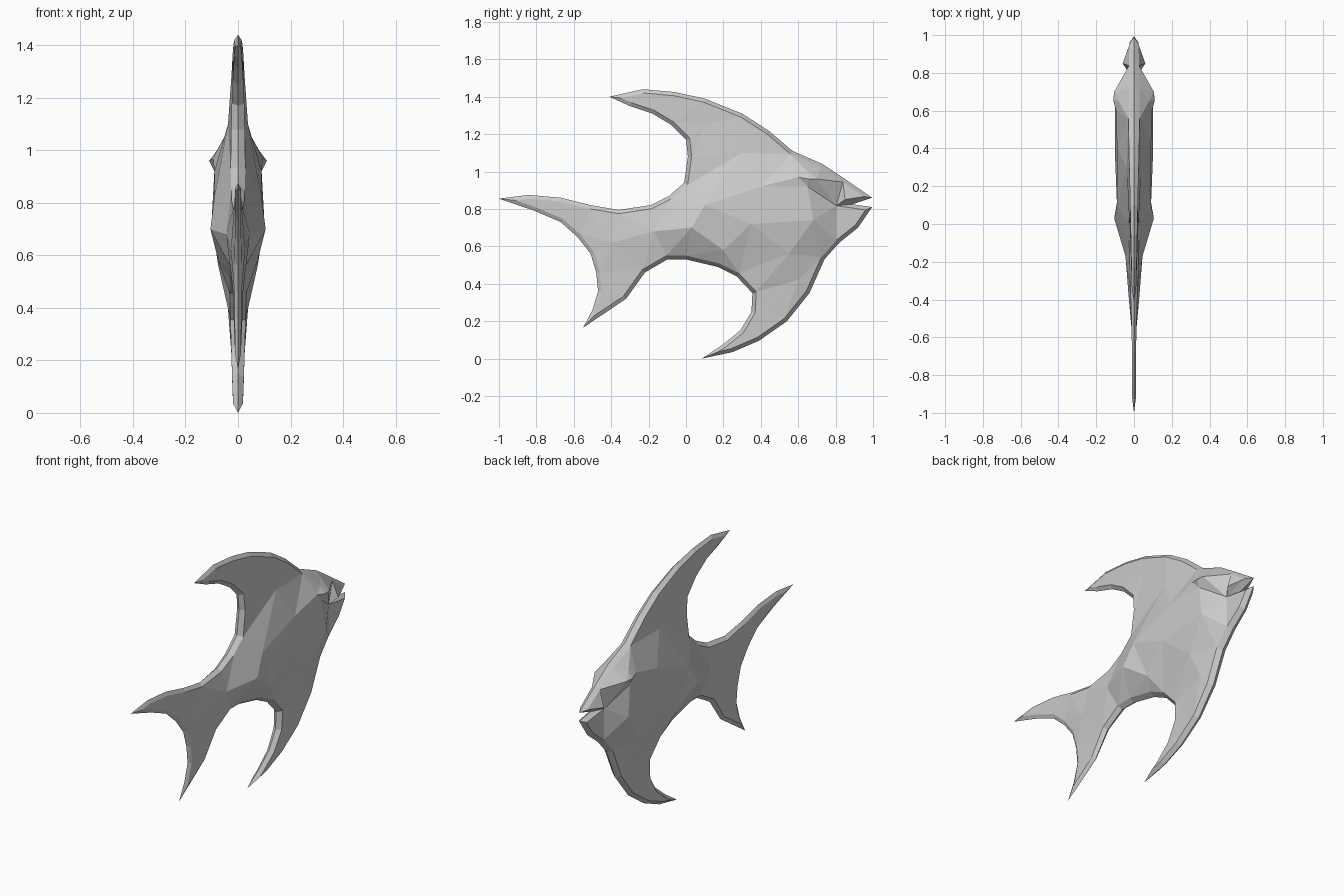
import bpy
import bmesh
from mathutils import Vector
from mathutils.geometry import delaunay_2d_cdt

default_cube = bpy.data.objects.get("Cube")
if default_cube:
    bpy.data.objects.remove(default_cube, do_unlink=True)

# Side profile of each part as (y, z), running from the upper lip over the back
FOREHEAD = [(.995, .86), (.85, .96), (.73, 1.04), (.57, 1.11)]
DORSAL_FIN = [(.44, 1.22), (.3, 1.31), (.1, 1.39), (-.06, 1.425), (-.23, 1.44),
              (-.41, 1.4), (-.3, 1.35), (-.18, 1.31), (-.08, 1.25), (0, 1.17),
              (.01, 1.08), (-.01, .94)]
TAIL_FIN = [(-.09, .87), (-.19, .82), (-.36, .795), (-.51, .82), (-.67, .86),
            (-.84, .875), (-1, .855), (-.81, .79), (-.67, .73), (-.58, .65),
            (-.51, .56), (-.48, .46), (-.47, .36), (-.5, .26), (-.55, .165),
            (-.32, .32), (-.22, .46)]
BELLY_FIN = [(-.1, .53), (0, .53), (.17, .49), (.27, .44), (.355, .35),
             (.35, .25), (.29, .15), (.19, .07), (.085, 0), (.25, .035),
             (.39, .095), (.54, .2), (.66, .35)]
THROAT = [(.74, .53), (.82, .62), (.92, .7), (.995, .81), (.89, .825)]

# Points on the flank as (y, z, half thickness)
FLANK = [(.03, .7, .105), (.35, .72, .1), (.68, .74, .1), (.1, .82, .09),
         (.4, .92, .09), (.2, .58, .075), (.55, .56, .075), (.6, .42, .04),
         (.45, .25, .025), (-.17, .68, .045), (-.4, .62, .027),
         (.3, 1.1, .038), (.1, 1.25, .018), (.85, .85, .06)]
EYE = [(.6, .97, .095), (.65, 1, .08), (.7, .96, .105), (.65, .92, .09),
       (.655, .96, .11)]

EDGE_BEVEL = .02
BODY_CENTRE = Vector((.4, .75))


def inset_outline(points, distance):
    """Move every corner of the closed outline inward along its mitre."""
    result = []
    for i, point in enumerate(points):
        before = (point - points[i - 1]).normalized()
        after = (points[(i + 1) % len(points)] - point).normalized()
        mitre = Vector((-before.y - after.y, before.x + after.x)).normalized()
        inward = Vector((-after.y, after.x))
        result.append(point + mitre * distance / max(mitre.dot(inward), .22))
    return result


def rim_thickness(point):
    """Thick along the body, thin towards the fin tips."""
    return .011 + .03 * max(0, 1 - (point - BODY_CENTRE).length)


outline = [Vector(p) for p in FOREHEAD + DORSAL_FIN + TAIL_FIN + BELLY_FIN + THROAT]
count = len(outline)
rim = inset_outline(outline, EDGE_BEVEL)
flat = rim + [Vector(p[:2]) for p in FLANK + EYE]
depth = [rim_thickness(p) for p in rim] + [p[2] for p in FLANK + EYE]
points, _, triangles, origin, _, _ = delaunay_2d_cdt(
    flat, [], [list(range(count))], 1, .0001)

# One faceted skin: a sharp ridge around the edge joins the two mirrored flanks
bm = bmesh.new()
ridge = [bm.verts.new((0, p.x, p.y)) for p in outline]
for side in (-1, 1):
    lookup = {}
    for p, sources in zip(points, origin):
        thickness = depth[sources[0]] if sources else rim_thickness(p)
        vert = bm.verts.new((side * thickness, p.x, p.y))
        for source in sources:
            lookup[source] = vert
        lookup["new", len(lookup)] = vert
    bm.verts.ensure_lookup_table()
    start = len(bm.verts) - len(points)
    for triangle in triangles:
        bm.faces.new([bm.verts[start + i] for i in triangle])
    for i in range(count):
        j = (i + 1) % count
        bm.faces.new((ridge[i], ridge[j], lookup[j], lookup[i]))
bmesh.ops.recalc_face_normals(bm, faces=bm.faces)

mesh = bpy.data.meshes.new("fish_body")
bm.to_mesh(mesh)
bm.free()
fish = bpy.data.objects.new("fish_body", mesh)
bpy.context.collection.objects.link(fish)

# Plain grey finish
GREY = (.6, .6, .6, 1)
material = bpy.data.materials.new("plain grey")
material.use_nodes = True
material.diffuse_color = GREY
material.node_tree.nodes["Principled BSDF"].inputs["Base Color"].default_value = GREY
mesh.materials.append(material)
